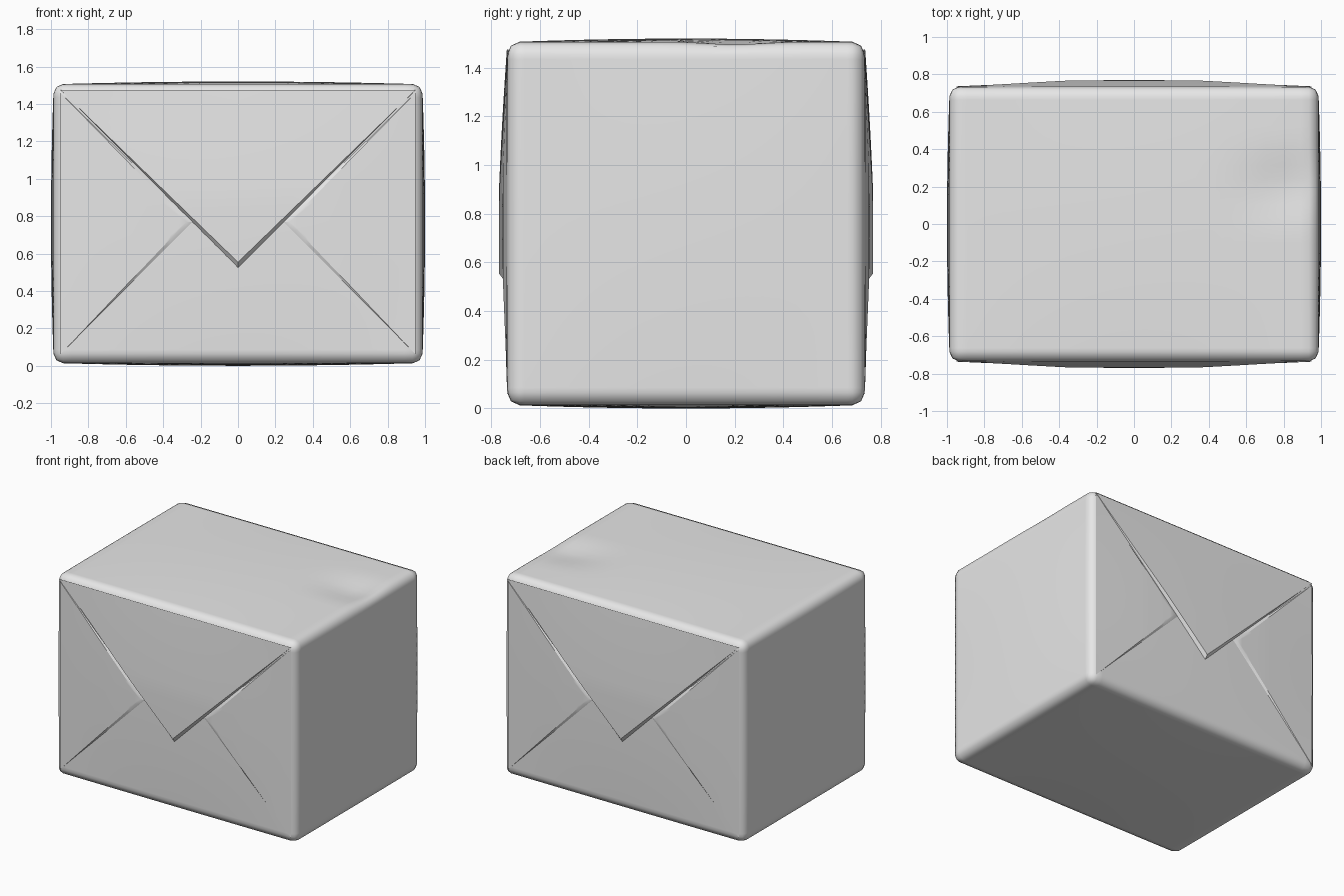
import bpy, bmesh, math
from mathutils import Vector

if "Cube" in bpy.data.objects:
    bpy.data.objects.remove(bpy.data.objects["Cube"], do_unlink=True)

paper = bpy.data.materials.new("grey_paper")
paper.use_nodes = True
paper.diffuse_color = (0.8, 0.8, 0.8, 1)
paper.node_tree.nodes["Principled BSDF"].inputs["Base Color"].default_value = (0.8, 0.8, 0.8, 1)

HALF = Vector((0.985, 0.733, 0.745))    # half sizes before bulging
MID_Z = 0.76
BULGE = 0.015


def pillow(u, v):
    return BULGE * max(0, 1 - u * u) * max(0, 1 - v * v)


def finish(bm, name):
    mesh = bpy.data.meshes.new(name)
    bm.to_mesh(mesh)
    bm.free()
    mesh.materials.append(paper)
    ob = bpy.data.objects.new(name, mesh)
    bpy.context.collection.objects.link(ob)
    bpy.ops.object.select_all(action='DESELECT')
    ob.select_set(True)
    bpy.context.view_layer.objects.active = ob
    return ob


# Wrapped box: pillowed sides, soft edges and a small dent on top
bm = bmesh.new()
bmesh.ops.create_cube(bm, size=2)
bmesh.ops.subdivide_edges(bm, edges=bm.edges[:], cuts=20, use_grid_fill=True)
for v in bm.verts:
    c = v.co.copy()
    p = Vector([c[i] * HALF[i] for i in range(3)])
    for i in range(3):
        if abs(c[i]) > 0.999:
            p[i] += math.copysign(pillow(c[i - 1], c[i - 2]), c[i])
    if c.z > 0.999:
        across = max(0, 1 - abs(p.y - 0.2) / 0.23)
        along = max(0, min((p.x - 0.48) / 0.38, (0.95 - p.x) / 0.09))
        p.z -= 0.035 * across * along
    v.co = p + Vector((0, 0, MID_Z))
box = finish(bm, "wrapped_box")
bevel = box.modifiers.new("soft_edges", 'BEVEL')
bevel.width = 0.05
bevel.segments = 2
bevel.limit_method = 'ANGLE'
bevel.angle_limit = math.radians(50)
bpy.ops.object.shade_smooth()


# Triangular folded flap that follows the bulge, with a sloped rim
def flap(name, a, b, tip, lift, rim, side, rows=16, cols=10):
    a, b, tip = Vector(a), Vector(b), Vector(tip)
    inner_tip = tip + ((a + b) / 2 - tip).normalized() * rim
    bm = bmesh.new()

    def vert(p, height):
        depth = HALF.y + pillow(p.x / HALF.x, (p.y - MID_Z) / HALF.z) + height
        return bm.verts.new((p.x, side * depth, p.y))

    grid = []
    for i in range(rows + 1):
        s = i / rows
        height = 0.002 + lift * min(1, 1.6 * s)
        left, right = a.lerp(inner_tip, s), b.lerp(inner_tip, s)
        row = [vert(left.lerp(right, j / cols), height) for j in range(cols + 1)]
        grid.append([vert(a.lerp(tip, s), -0.004)] + row + [vert(b.lerp(tip, s), -0.004)])
    for r0, r1 in zip(grid, grid[1:]):
        for j in range(len(r0) - 1):
            bm.faces.new((r0[j], r0[j + 1], r1[j + 1], r1[j]))
    bmesh.ops.remove_doubles(bm, verts=bm.verts[:], dist=0.0005)
    bm.normal_update()
    if sum(f.normal.y * f.calc_area() for f in bm.faces) * side < 0:
        bmesh.ops.reverse_faces(bm, faces=bm.faces[:])
    finish(bm, name)
    bpy.ops.object.shade_smooth_by_angle(angle=math.radians(25))


# The same folds close the front and the back
for end, side in (("front", -1), ("back", 1)):
    flap(end + "_top_flap", (-0.95, 1.475), (0.95, 1.475), (0, 0.52), 0.019, 0.034, side)
    for label, sx in (("left", 1), ("right", -1)):
        flap(f"{end}_{label}_fold", (sx * 0.95, 0.06), (sx * 0.95, 1.46),
             (sx * 0.23, 0.77), 0.007, 0.045, side)
